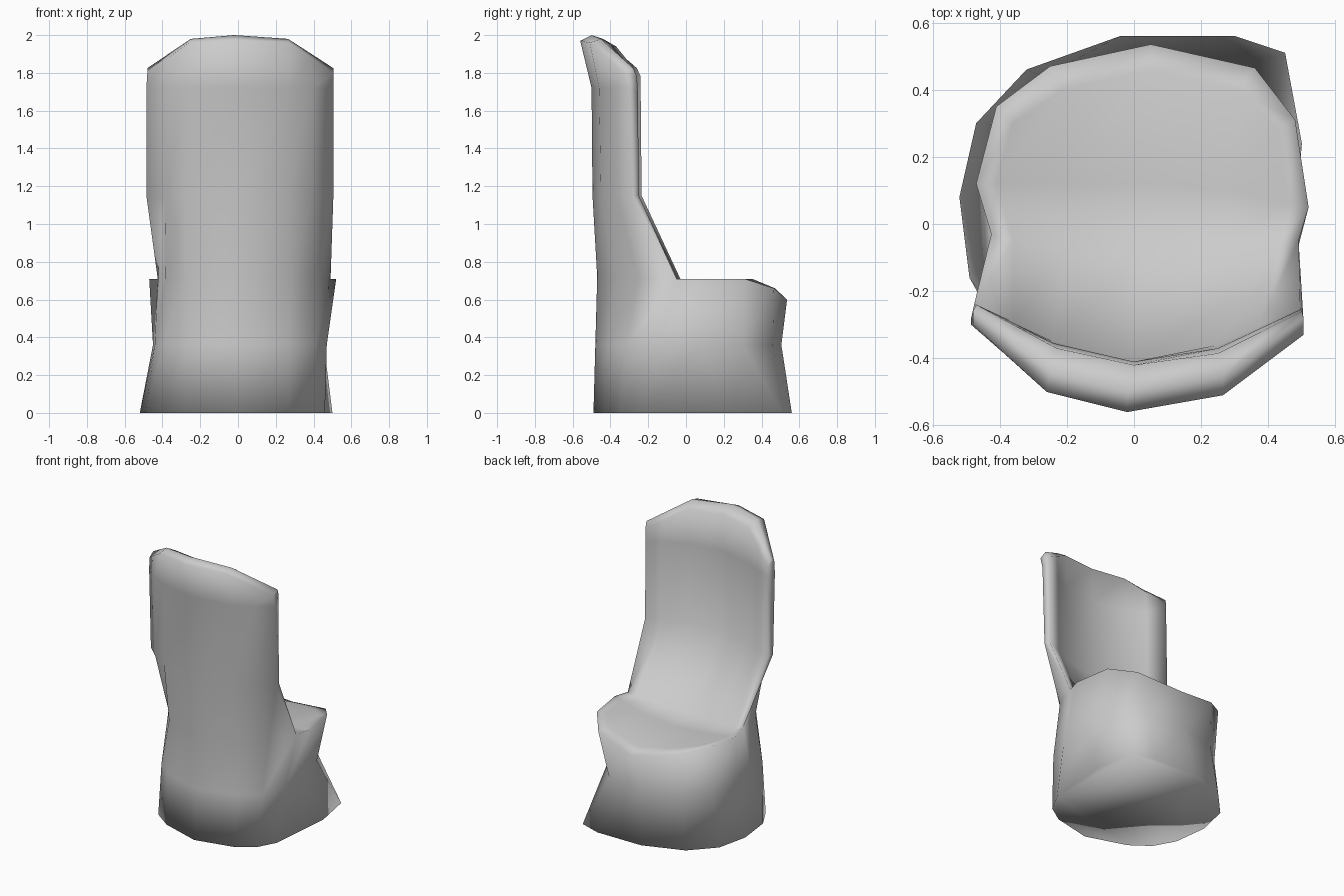
import bpy, bmesh

if "Cube" in bpy.data.objects:
    bpy.data.objects.remove(bpy.data.objects["Cube"])

bm = bmesh.new()
cache = {}


def vert(p):
    key = tuple(round(c, 4) for c in p)
    if key not in cache:
        cache[key] = bm.verts.new(key)
    return cache[key]


def skin(a, b, closed=False):
    """Bridge two rows of points; coincident corners become triangles."""
    n = len(a)
    for i in range(n if closed else n - 1):
        j = (i + 1) % n
        vs = list(dict.fromkeys(vert(p) for p in (a[i], a[j], b[j], b[i])))
        if len(vs) > 2:
            bm.faces.new(vs)


def level(z, pts):
    return [(x, y, z) for x, y in pts]


def between(row, bulge=0.0, lift=0.0):
    """Add a point in the middle of the first and last spans, pushed out."""
    def mid(p, q):
        m = [(s + t) / 2 for s, t in zip(p, q)]
        m[0] += bulge if m[0] > 0 else -bulge
        return (m[0], m[1] - bulge, m[2] + lift)
    return [row[0], mid(row[0], row[1])] + row[1:-1] + [mid(row[-2], row[-1]), row[-1]]


# Base wall: back half of each level, then the half running round the seat
foot = between(level(0, [(-.49, -.16), (-.28, -.40), (0, -.49), (.27, -.43), (.46, -.22)]), .025)
foot += level(0, [(.50, .24), (.45, .51), (.30, .56), (-.04, .56), (-.32, .46),
                  (-.47, .30), (-.52, .08)])
waist = between(level(.36, [(-.44, -.10), (-.27, -.40), (0, -.48), (.27, -.41), (.47, -.14)]), .04)
waist += level(.36, [(.455, .08), (.405, .30), (.28, .46), (.0, .505), (-.27, .44),
                     (-.42, .30), (-.45, .08)])
neck = between([(-.425, -.03, .71), (-.28, -.37, .72), (0, -.47, .72), (.28, -.38, .72),
                (.49, -.05, .71)], .03)
lip = [(.52, .05, .71), (.48, .31, .71), (.36, .465, .66), (.05, .535, .60),
       (-.25, .47, .66), (-.41, .35, .71), (-.47, .12, .71)]
skin(foot, waist, True)
skin(waist, neck + lip, True)
bm.faces.new([vert(p) for p in reversed(foot)])

# Backrest: up the outside, over the top, down the inside
back = [
    neck,
    between(level(1.15, [(-.485, -.28), (-.27, -.44), (0, -.495), (.27, -.45), (.505, -.29)]), .01),
    between(level(1.72, [(-.485, -.30), (-.27, -.45), (0, -.50), (.27, -.46), (.505, -.31)]), .01),
    between([(-.48, -.30, 1.80), (-.26, -.50, 1.96), (-.02, -.56, 1.97), (.265, -.51, 1.96),
             (.505, -.33, 1.80)]),
    between([(-.48, -.26, 1.825), (-.25, -.44, 1.98), (-.02, -.50, 2.0), (.265, -.45, 1.98),
             (.505, -.28, 1.825)]),
    between([(-.47, -.24, 1.78), (-.23, -.37, 1.94), (0, -.42, 1.95), (.25, -.385, 1.94),
             (.50, -.26, 1.78)]),
    between(level(1.70, [(-.47, -.24), (-.24, -.355), (0, -.41), (.25, -.37), (.495, -.255)])),
    between(level(1.15, [(-.475, -.235), (-.24, -.35), (0, -.41), (.25, -.36), (.495, -.25)])),
]
# Seat rows, running from the backrest to the front lip
seat = [
    [neck[0], (-.36, -.05, .70), (-.2, -.07, .68), (.03, -.08, .67), (.25, -.07, .68),
     (.43, -.06, .70), neck[-1]],
    [lip[6], (-.41, .12, .70), (-.22, .12, .675), (.03, .12, .66), (.28, .10, .675),
     (.46, .06, .70), lip[0]],
    [lip[5], (-.36, .30, .70), (-.21, .40, .67), (.05, .46, .635), (.31, .40, .67),
     (.43, .28, .70), lip[1]],
    [lip[5], lip[5], lip[4], lip[3], lip[2], lip[1], lip[1]],
]
rows = back + seat
for a, b in zip(rows, rows[1:]):
    skin(a, b)

# Thin side edges of the backrest between outer and inner skins
for k in (0, -1):
    out = [r[k] for r in back[:5]]
    inn = [seat[0][k], back[7][k], back[6][k], back[5][k], back[4][k]]
    skin(out, inn)

bmesh.ops.recalc_face_normals(bm, faces=bm.faces[:])
for f in bm.faces:
    f.smooth = True
mesh = bpy.data.meshes.new("chair")
bm.to_mesh(mesh)
bm.free()
chair = bpy.data.objects.new("chair", mesh)
bpy.context.collection.objects.link(chair)
